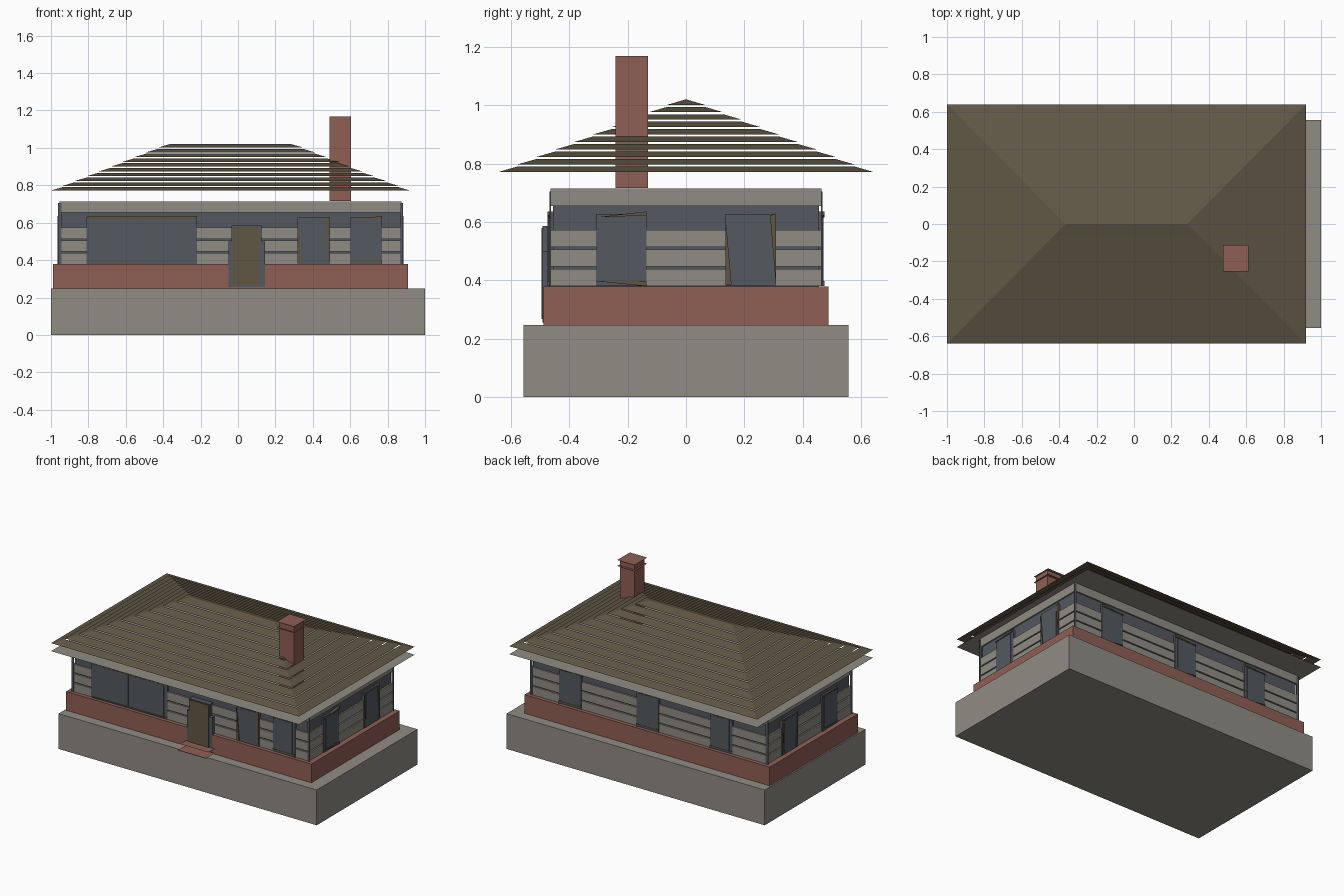
import bpy
import bmesh

cube = bpy.data.objects.get("Cube")
if cube:
    bpy.data.objects.remove(cube, do_unlink=True)


def material(name, rgb):
    m = bpy.data.materials.new(name)
    m.use_nodes = True
    m.diffuse_color = (*rgb, 1)
    node = next(n for n in m.node_tree.nodes if n.type == 'BSDF_PRINCIPLED')
    node.inputs["Base Color"].default_value = (*rgb, 1)
    return m


GREY = material("weathered grey", (0.28, 0.265, 0.23))
RED = material("brick red", (0.275, 0.115, 0.09))
SLATE = material("dark slate", (0.09, 0.098, 0.118))
GLASS = material("window glass", (0.086, 0.101, 0.114))
OLIVE = material("olive brown", (0.117, 0.095, 0.06))

CX = -0.04                 # centre of the house on the base
HALF_X, HALF_Y = 0.905, 0.455   # wall half sizes


def finish(name, bm, mat, recalc=True):
    if recalc:
        bmesh.ops.recalc_face_normals(bm, faces=bm.faces)
    mesh = bpy.data.meshes.new(name)
    bm.to_mesh(mesh)
    bm.free()
    mesh.materials.append(mat)
    ob = bpy.data.objects.new(name, mesh)
    bpy.context.collection.objects.link(ob)
    return ob


def box(name, x, y, z, mat):
    bm = bmesh.new()
    bmesh.ops.create_cube(bm, size=1)
    for v in bm.verts:
        for i, (lo, hi) in enumerate((x, y, z)):
            v.co[i] = hi if v.co[i] > 0 else lo
    return finish(name, bm, mat)


def house_box(name, out, z, mat):
    """Box around the walls, grown outwards."""
    hx, hy = HALF_X + out, HALF_Y + out
    return box(name, (CX - hx, CX + hx), (-hy, hy), z, mat)


def sheet(name, x, y, z, mat):
    bm = bmesh.new()
    bm.faces.new([bm.verts.new((a, b, z)) for a, b in
                  ((x[0], y[0]), (x[1], y[0]), (x[1], y[1]), (x[0], y[1]))])
    return finish(name, bm, mat, False)


def on_wall(side, u, z, d):
    """Point on a wall: u runs along x or y, d is the distance out from it."""
    if side in ("front", "back"):
        s = -1 if side == "front" else 1
        return (u, s * (HALF_Y + d), z)
    s = -1 if side == "left_end" else 1
    return (CX + s * (HALF_X + d), u, z)


def panel(name, side, outline, depth, mat, start=0.0):
    """Extrude an outline in (u, z) out from a wall."""
    bm = bmesh.new()
    a = [bm.verts.new(on_wall(side, u, z, start)) for u, z in outline]
    b = [bm.verts.new(on_wall(side, u, z, depth)) for u, z in outline]
    bm.faces.new(a)
    bm.faces.new(b)
    for i in range(len(a)):
        j = (i + 1) % len(a)
        bm.faces.new((a[i], a[j], b[j], b[i]))
    return finish(name, bm, mat)


def rect(u0, u1, z0, z1):
    return [(u0, z0), (u1, z0), (u1, z1), (u0, z1)]


# Base, foundation and steps
box("base", (-1, 1), (-0.557, 0.557), (0, 0.247), GREY)
box("foundation", (-0.99, 0.91), (-0.488, 0.488), (0.247, 0.378), RED)
for i, (y, z) in enumerate(((-0.58, 0.252), (-0.555, 0.285))):
    sheet(f"door_step_{i}", (-0.06, 0.16), (y, -0.488), z, RED)

# Walls, siding boards, frieze and corner posts
house_box("walls", 0, (0.378, 0.714), SLATE)
for i in range(3):
    z = 0.38 + i * 0.067
    house_box(f"siding_board_{i}", 0.01, (z, z + 0.059), GREY)
house_box("frieze", 0.01, (0.655, 0.714), GREY)
for sx in (-1, 1):
    for sy in (-1, 1):
        xs = sorted((CX + sx * 0.905, CX + sx * 0.922))
        ys = sorted((sy * 0.463, sy * 0.468))
        box("corner_post", xs, ys, (0.38, 0.705), SLATE)

# Windows: a frame, a pane and tapering trim slivers
LOW, HIGH = 0.385, 0.622


def window(side, u, trims):
    h = 0.086
    name = f"{side}_window"
    panel(name + "_frame", side, rect(u - h, u + h, LOW - 0.005, HIGH + 0.005), 0.013, SLATE)
    panel(name + "_pane", side, rect(u - 0.063, u + 0.063, LOW + 0.01, HIGH - 0.006), 0.017, GLASS)
    slivers = {
        "top": [(u - h, HIGH - 0.006), (u + h, HIGH), (u + h, HIGH + 0.014)],
        "bottom": [(u - h, LOW + 0.012), (u + h, LOW + 0.012), (u + h, LOW - 0.005)],
        "low": [(u - h, LOW), (u - h + 0.02, LOW), (u - h, HIGH - 0.01)],
        "high": [(u + h, LOW), (u + h, HIGH + 0.008), (u + h - 0.02, HIGH)],
    }
    for t in trims:
        panel(f"{name}_trim_{t}", side, slivers[t], 0.019, OLIVE)


window("front", 0.405, ("low", "high"))
window("front", 0.685, ("top", "bottom"))
for end in ("left_end", "right_end"):
    window(end, -0.222, ("top", "bottom"))
    window(end, 0.222, ("low", "high"))
for u in (-0.6, -0.03, 0.57):
    window("back", u, ("top", "bottom"))

# Wide front window
panel("wide_window_frame", "front", rect(-0.81, -0.22, 0.38, 0.63), 0.013, SLATE)
for u in (-0.79, -0.515):
    panel("wide_window_pane", "front", rect(u, u + 0.27, 0.393, 0.615), 0.017, GLASS)
panel("wide_window_header", "front", rect(-0.805, -0.22, 0.617, 0.635), 0.019, OLIVE)
panel("wide_window_sill", "front", [(-0.8, 0.38), (-0.22, 0.392), (-0.8, 0.388)], 0.019, OLIVE)

# Door and its surround
panel("door_surround", "front", rect(-0.052, 0.145, 0.255, 0.5), 0.036, SLATE)
panel("door_backing", "front", rect(-0.035, 0.125, 0.255, 0.586), 0.036, SLATE)
panel("door", "front", rect(-0.028, 0.118, 0.268, 0.58), 0.041, OLIVE, 0.034)

# Soffit sheet and open hipped roof courses
EAVE_X, EAVE_Y, RIDGE_X = 0.96, 0.64, 0.325
sheet("soffit", (CX - EAVE_X, CX + EAVE_X), (-EAVE_Y, EAVE_Y), 0.716, GREY)
COURSES, PITCH, RISE = 10, 0.0255, 0.0185


def hip_ring(bm, t, z):
    hx = EAVE_X + (RIDGE_X - EAVE_X) * t
    hy = max(EAVE_Y * (1 - t), 0.001)
    return [bm.verts.new((CX + sx * hx, sy * hy, z))
            for sx, sy in ((-1, -1), (1, -1), (1, 1), (-1, 1))]


for i in range(COURSES):
    bm = bmesh.new()
    z = 0.772 + i * PITCH
    low = hip_ring(bm, i / COURSES, z)
    high = hip_ring(bm, (i + 1) / COURSES, z + RISE)
    for k in range(4):
        j = (k + 1) % 4
        bm.faces.new((low[k], low[j], high[j], high[k]))
    if i == COURSES - 1:
        bm.faces.new(high)
    finish(f"roof_course_{i}", bm, OLIVE, False)

# Chimney with two thin cap sheets
box("chimney", (0.49, 0.603), (-0.242, -0.13), (0.716, 1.168), RED)
for z in (1.128, 1.17):
    sheet("chimney_cap", (0.477, 0.612), (-0.253, -0.113), z, RED)
